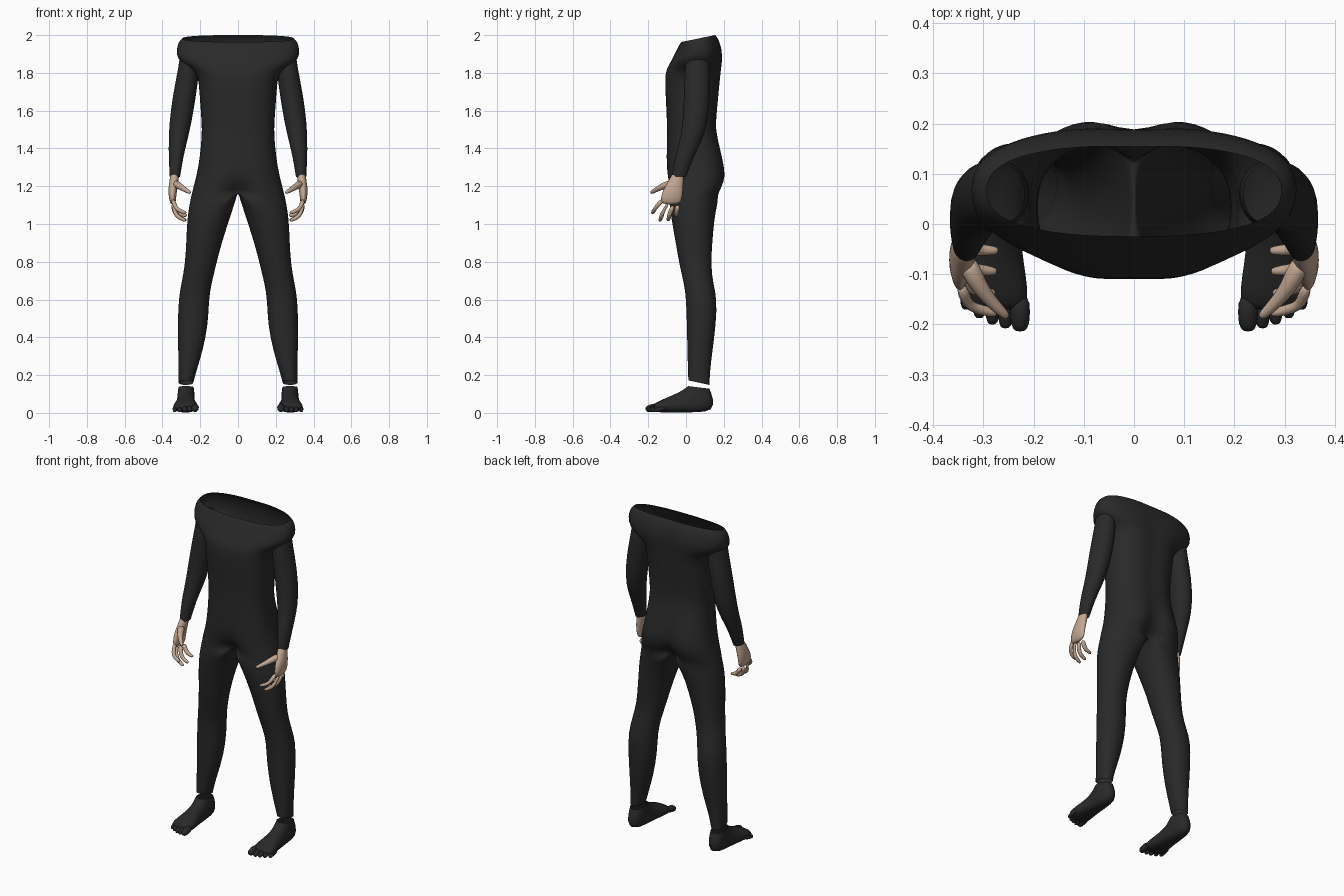
import bpy, bmesh, math
from mathutils import Vector

cube = bpy.data.objects.get("Cube")
if cube:
    bpy.data.objects.remove(cube, do_unlink=True)


def material(name, color):
    mat = bpy.data.materials.new(name)
    mat.use_nodes = True
    mat.diffuse_color = color
    bsdf = mat.node_tree.nodes["Principled BSDF"]
    bsdf.inputs["Base Color"].default_value = color
    bsdf.inputs["Roughness"].default_value = 0.8
    return mat


BLACK = material("black fabric", (0.022, 0.022, 0.022, 1))
SKIN = material("skin", (0.55, 0.39, 0.29, 1))


def power(value, e):
    return math.copysign(abs(value) ** e, value)


def bridge(bm, a, b, closed=True):
    """Join two rows of vertices with quads."""
    n = min(len(a), len(b))
    for i in range(n if closed else n - 1):
        j = (i + 1) % n
        bm.faces.new((a[i], a[j], b[j], b[i]))


def finish(bm, name, mat, levels=1):
    """Turn a left half into a mirrored, smooth object."""
    bmesh.ops.recalc_face_normals(bm, faces=bm.faces)
    mesh = bpy.data.meshes.new(name)
    bm.to_mesh(mesh)
    bm.free()
    mesh.materials.append(mat)
    for poly in mesh.polygons:
        poly.use_smooth = True
    obj = bpy.data.objects.new(name, mesh)
    bpy.context.collection.objects.link(obj)
    mirror = obj.modifiers.new("Mirror", "MIRROR")
    mirror.use_clip = True
    sub = obj.modifiers.new("Smooth", "SUBSURF")
    sub.levels = sub.render_levels = levels
    return obj


def loft(bm, rings, cap_start=False, cap_end=False):
    rows = [[bm.verts.new(p) for p in ring] for ring in rings]
    for a, b in zip(rows, rows[1:]):
        bridge(bm, a, b)
    if cap_start:
        bm.faces.new(rows[0][::-1])
    if cap_end:
        bm.faces.new(rows[-1])


def ellipse(center, u, v, count=12, e=1.0):
    angles = [math.tau * i / count for i in range(count)]
    return [center + u * power(math.cos(a), e) + v * power(math.sin(a), e) for a in angles]


def flat_ring(x, y, z, rx, ry):
    return ellipse(Vector((x, y, z)), Vector((rx, 0, 0)), Vector((0, ry, 0)), 16)


def digit(bm, points, radii):
    """Round-ended tube for a finger or toe."""
    pts = [Vector(p) for p in points]
    tip = (pts[-1] - pts[-2]).normalized()
    pts.append(pts[-1] + tip * radii[-1] * 0.7)
    radii = list(radii) + [radii[-1] * 0.55]
    rings = []
    for i, p in enumerate(pts):
        d = (pts[min(i + 1, len(pts) - 1)] - pts[max(i - 1, 0)]).normalized()
        u = d.cross(Vector((0.3, 0.5, 0.8))).normalized()
        rings.append(ellipse(p, u * radii[i], d.cross(u) * radii[i], 8))
    loft(bm, rings, True, True)


# Body suit: height, half width, front, back, front crease, back crease
TORSO = [
    (1.982, .295, -.025, .157, 0, .03),
    (1.965, .317, -.035, .175, 0, .03),
    (1.92, .328, -.052, .193, 0, .05),
    (1.87, .322, -.078, .196, .03, .07),
    (1.835, .27, -.098, .193, .04, .08),
    (1.8, .212, -.117, .19, .05, .08),
    (1.7, .205, -.114, .18, .04, .08),
    (1.6, .198, -.104, .17, 0, .07),
    (1.5, .19, -.1, .16, 0, .06),
    (1.4, .198, -.102, .187, 0, .07),
    (1.32, .208, -.104, .208, 0, .15),
    (1.25, .222, -.103, .22, .05, .25),
    (1.2, .235, -.098, .202, .25, .4),
    (1.17, .243, -.095, .187, .6, .6),
]
# Legs: height, middle, inner side, outer side, front, back
LEGS = [
    (1.14, .05, .008, .25, -.092, .175),
    (1.1, .09, .02, .258, -.088, .165),
    (1.02, .14, .045, .27, -.077, .15),
    (.9, .18, .085, .274, -.055, .14),
    (.78, .2, .115, .281, -.035, .132),
    (.68, .22, .14, .301, -.01, .146),
    (.6, .233, .153, .315, 0, .165),
    (.47, .238, .156, .319, .004, .159),
    (.33, .25, .185, .317, .007, .141),
    (.22, .268, .22, .314, .01, .127),
    (.16, .275, .236, .314, .012, .125),
]
OUTER, INNER = 17, 7


def body_row(bm, z, mid, inner, outer, front, back, crease_f, crease_b, tilt, e, full):
    angles = [(math.pi * (i / (OUTER - 1) - 0.5), outer - mid) for i in range(OUTER)]
    if full:
        angles += [(math.pi * (0.5 - (i + 1) / (INNER + 1)), inner - mid) for i in range(INNER)]
    row = []
    for k, (a, width) in enumerate(angles):
        s = power(math.sin(a), e)
        x = mid + width * max(0, math.cos(a)) ** e
        if k in (0, OUTER - 1):
            x = mid
        crease = crease_f if s < 0 else crease_b
        pinch = 1 - crease * math.exp(-(x / 0.05) ** 2)
        y = (front + back) / 2 + (back - front) / 2 * s * pinch
        row.append(bm.verts.new((x, y, z + tilt * s)))
    return row


bm = bmesh.new()
rows = []
for i, (z, w, f, b, cf, cb) in enumerate(TORSO):
    neck_tilt = 0.018 * max(0, (z - 1.9) / 0.08)
    crotch = i == len(TORSO) - 1
    rows.append(body_row(bm, z, 0, 0, w, f, b, cf, cb, neck_tilt, 0.8, crotch))
for a, b in zip(rows, rows[1:]):
    bridge(bm, a[:OUTER], b[:OUTER], closed=False)
previous = rows[-1]
for z, m, xi, xo, f, b in LEGS:
    hem_tilt = -0.012 if z < 0.2 else 0
    row = body_row(bm, z, m, xi, xo, f, b, 0, 0, hem_tilt, 0.93, True)
    bridge(bm, previous, row)
    previous = row
finish(bm, "body_suit", BLACK)

# Sleeves: centre and radii from shoulder to cuff
bm = bmesh.new()
loft(bm, [flat_ring(*r) for r in (
    (.262, .06, 1.9, .045, .06),
    (.26, .06, 1.82, .058, .068),
    (.283, .06, 1.685, .063, .072),
    (.306, .05, 1.53, .06, .068),
    (.319, .022, 1.43, .049, .059),
    (.328, -.008, 1.36, .04, .051),
    (.334, -.038, 1.25, .028, .039))])
finish(bm, "sleeves", BLACK)

# Palms, then four fingers and a thumb
bm = bmesh.new()
loft(bm, [flat_ring(*r) for r in (
    (.334, -.04, 1.28, .022, .03),
    (.337, -.05, 1.235, .025, .037),
    (.345, -.066, 1.19, .025, .052),
    (.348, -.078, 1.14, .02, .059),
    (.343, -.08, 1.1, .013, .052))], True, True)
FINGERS = [
    ((.345, -.12, 1.13), (.333, -.16, 1.09), (.28, -.177, 1.06)),
    ((.348, -.095, 1.11), (.335, -.125, 1.06), (.283, -.137, 1.02)),
    ((.346, -.067, 1.1), (.33, -.087, 1.053), (.28, -.094, 1.022)),
    ((.342, -.042, 1.1), (.322, -.05, 1.067), (.277, -.053, 1.045)),
]
for knuckle, joint, tip in FINGERS:
    middle = (Vector(joint) + Vector(tip)) / 2 + Vector((.008, 0, -.004))
    digit(bm, (knuckle, joint, middle, tip), (.016, .014, .013, .01))
digit(bm, ((.335, -.07, 1.215), (.316, -.112, 1.205), (.29, -.15, 1.187), (.257, -.181, 1.168)),
      (.024, .021, .015, .011))
finish(bm, "hands", SKIN)

# Feet: top point, sole point (y, z), centre x and half width
bm = bmesh.new()
rings = []
for ty, tz, sy, sz, x, w in (
        (.01, .142, .125, .128, .275, .041),
        (-.008, .128, .147, .075, .275, .046),
        (-.03, .115, .147, .008, .276, .048),
        (-.06, .1, .06, .002, .276, .048),
        (-.1, .082, -.05, .001, .277, .058),
        (-.14, .065, -.13, .001, .278, .069),
        (-.178, .045, -.172, .006, .276, .064)):
    top, sole = Vector((x, ty, tz)), Vector((x, sy, sz))
    rings.append(ellipse((top + sole) / 2, Vector((w, 0, 0)), (top - sole) / 2, 16, 0.85))
loft(bm, rings, cap_end=True)
for i in range(5):
    x = 0.227 + i * 0.026 + (0.003 if i else 0)
    r = 0.021 if i == 0 else 0.016 - i * 0.0007
    end = -0.2 + 0.004 * i * i * 0.6
    digit(bm, ((x, end + .06, r + .012), (x, end + .025, r + .008), (x, end, r)),
          (r, r * 1.05, r))
finish(bm, "feet", BLACK)
